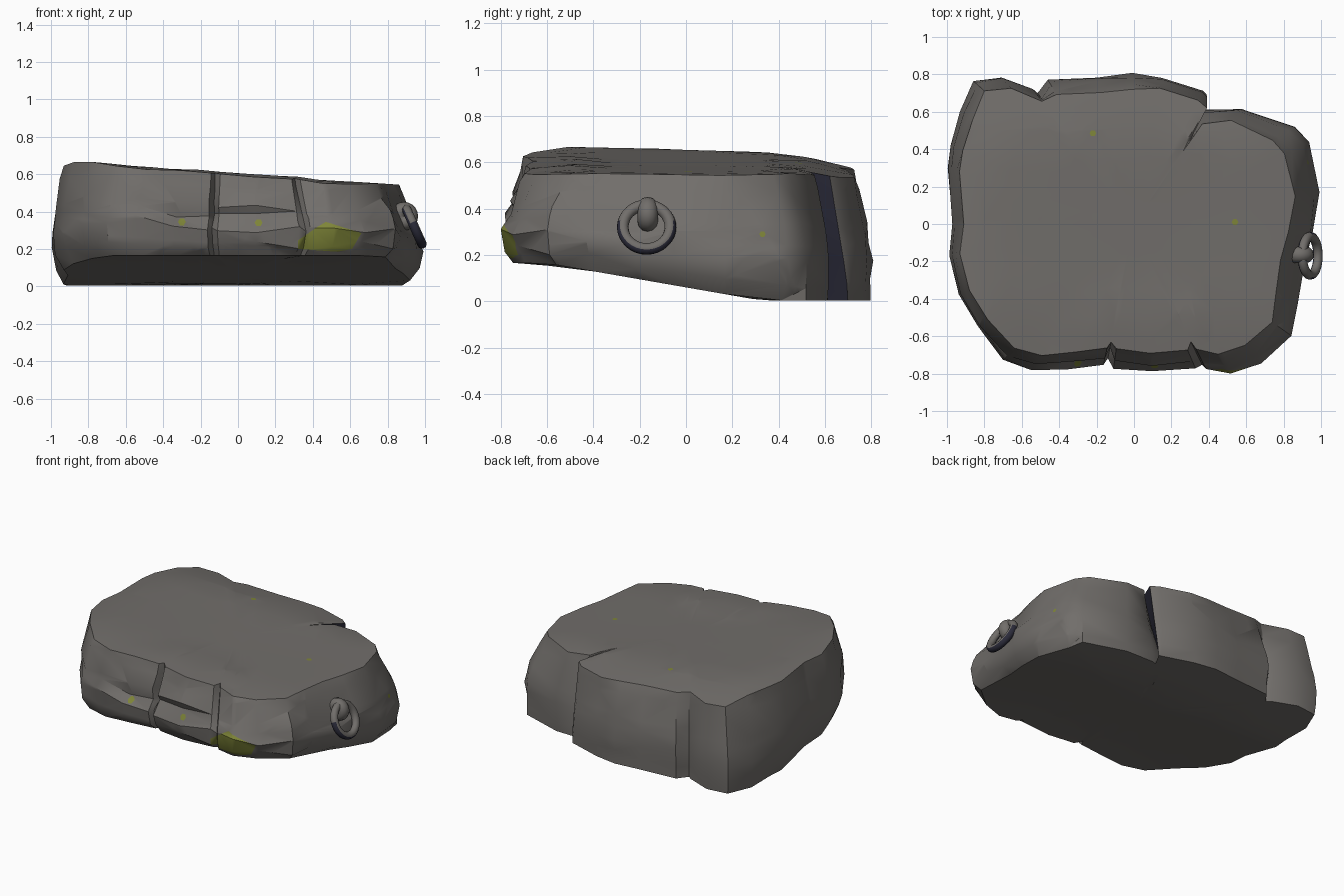
import bpy, bmesh, math, random
from mathutils import Vector

random.seed(7)
if "Cube" in bpy.data.objects:
    bpy.data.objects.remove(bpy.data.objects["Cube"])


def material(name, r, g, b):
    m = bpy.data.materials.new(name)
    m.use_nodes = True
    m.diffuse_color = (r, g, b, 1)
    m.node_tree.nodes["Principled BSDF"].inputs["Base Color"].default_value = (r, g, b, 1)
    return m


STONE = material("grey_stone", .165, .155, .145)
MOSS = material("green_moss", .21, .235, .04)
DARK = material("dark_crevice", .024, .024, .042)


def finish(bm, name, mats, angle=35):
    mesh = bpy.data.meshes.new(name)
    bm.to_mesh(mesh)
    bm.free()
    for m in mats:
        mesh.materials.append(m)
    ob = bpy.data.objects.new(name, mesh)
    bpy.context.collection.objects.link(ob)
    bpy.ops.object.select_all(action='DESELECT')
    ob.select_set(True)
    bpy.context.view_layer.objects.active = ob
    bpy.ops.object.shade_smooth_by_angle(angle=math.radians(angle))
    return ob


# Plan outline by side: rim inset, how early the inset starts (low = crack), points
SIDES = [
    (.09, 1, [(.58, .62)]),
    (.15, 1, [(.87, .525), (.94, .44)]),
    (.13, 1, [(.99, .17), (.955, -.05), (.91, -.22), (.875, -.43), (.845, -.6)]),
    (.13, .7, [(.68, -.745), (.52, -.805), (.39, -.785)]),
    (.14, .6, [(.365, -.755)]),
    (.11, .7, [(.33, -.775), (.1, -.8), (-.11, -.775)]),
    (.09, .35, [(-.14, -.72)]),
    (.1, .7, [(-.165, -.76), (-.35, -.775), (-.55, -.785), (-.71, -.735)]),
    (.07, 1, [(-.84, -.55), (-.945, -.38), (-1, -.17), (-.98, 0), (-1, .3), (-.98, .42)]),
    (.08, 1, [(-.93, .6), (-.86, .765), (-.71, .785), (-.54, .72)]),
    (.05, .4, [(-.515, .7)]),
    (.09, 1, [(-.46, .77), (-.2, .79), (-.01, .81)]),
    (.06, 1, [(.15, .785), (.37, .715)]),
    (.0, 1, [(.39, .62), (.29, .43), (.365, .535)]),
]
outline = [(Vector(p), rim, power) for rim, power, pts in SIDES for p in pts]
NOTCH = len(outline) - 3


def top_z(x, y):
    block = .01 if y < -.45 and abs(x) < .35 else 0
    ends = .1 * max(0, -y - .5) + .2 * max(0, y - .45) + .3 * max(0, abs(x) - .86)
    dish = .01 * max(0, 1 - (x * x + y * y) / .5)
    return .6 - .065 * x + block - ends - dish + .04 * min(0, x) * y


def bottom_z(y):
    return max(.004, min(.166, .06 - .174 * y))


# Slab: rings from underside to rim: (height share, bottom tuck, rim inset share)
LEVELS = [(0, .07, 0), (.14, .02, 0), (.34, 0, 0), (.48, 0, .1),
          (.6, 0, .25), (.86, 0, .7), (1, 0, 1)]
bm = bmesh.new()
rings = []
for k, (h, tuck, lip) in enumerate(LEVELS):
    ring = []
    for i, (p, rim, power) in enumerate(outline):
        inset = tuck * (.2 if p.y > .5 else 1) + rim * lip ** power
        front = p.y < -.7 and -.6 < p.x < .32
        if k == 3 and front:
            inset += .03                       # horizontal break in the front
        q = p - p.normalized() * inset
        jig = 0
        if i >= NOTCH:                         # the back cleft leans outward
            q.y += (.2 if i == NOTCH + 1 else .09) * (1 - h)
        elif 0 < k < 6:
            q -= p.normalized() * random.uniform(-.002, .014)
            jig = random.uniform(-.025, .025)
        if front and 1 < k < 5:
            jig += .22 * max(0, -.3 - p.x)     # the break climbs to the left
        lo, hi = bottom_z(q.y), top_z(q.x, q.y)
        ring.append(bm.verts.new((q.x, q.y, lo + (hi - lo) * h + jig)))
    rings.append(ring)
n = len(outline)
for a, b in zip(rings, rings[1:]):
    for i in range(n):
        j = (i + 1) % n
        f = bm.faces.new((a[j], a[i], b[i], b[j]))
        if i == NOTCH:
            f.material_index = 2


# Worn top with a shallow dish, and a plain underside
def cap(ring, scales, height, flip):
    for s in scales:
        inner = []
        for v in ring:
            x, y = v.co.x * s, v.co.y * s
            inner.append(bm.verts.new((x, y, height(x, y))))
        for i in range(n):
            j = (i + 1) % n
            f = (ring[j], ring[i], inner[i], inner[j])
            bm.faces.new(f[::-1] if flip else f)
        ring = inner
    bm.faces.new(ring if flip else ring[::-1])


cap(rings[-1], [.9, .8, .7, .5], top_z, False)
cap(rings[0], [.7, .5, .4], lambda x, y: bottom_z(y), True)
bmesh.ops.recalc_face_normals(bm, faces=bm.faces)
bmesh.ops.triangulate(bm, faces=bm.faces)


# Moss: cut a polygon into the outer faces turned toward a direction and colour it
def moss_patch(points, u, v, facing):
    axis = Vector(facing)
    bm.normal_update()
    mid = [sum(c) / len(points) for c in zip(*points)]
    faces = [f for f in bm.faces if f.normal.dot(axis) > .1
             and f.calc_center_median().dot(axis) > .4]
    for p, q in zip(points, points[1:] + points[:1]):
        at, no = Vector(), Vector()
        at[u], at[v] = p
        no[u], no[v] = q[1] - p[1], p[0] - q[0]
        centre = at.copy()
        centre[u], centre[v] = mid
        if (centre - at).dot(no) > 0:
            no.negate()
        geom = set(faces)
        for f in faces:
            geom.update(f.edges)
            geom.update(f.verts)
        cut = bmesh.ops.bisect_plane(bm, geom=list(geom), plane_co=at, plane_no=no, dist=1e-5)
        faces = [f for f in cut["geom"] if isinstance(f, bmesh.types.BMFace)
                 and (f.calc_center_median() - at).dot(no) < 0]
    for f in faces:
        f.material_index = 1


def spot(a, b, r=.021):
    return [(a + r * math.cos(t * math.tau / 6), b + r * math.sin(t * math.tau / 6)) for t in range(6)]


FRONT, RIGHT, TOP = (0, -1, 0), (1, 0, 0), (0, 0, 1)
moss_patch([(.32, .2), (.53, .185), (.61, .2), (.66, .285), (.47, .345), (.42, .315), (.32, .245)],
           0, 2, FRONT)
for a, b in ((-.3, .345), (.11, .34)):
    moss_patch(spot(a, b), 0, 2, FRONT)
for a, b in ((.54, .01), (-.22, .485)):
    moss_patch(spot(a, b, .018), 0, 1, TOP)
moss_patch(spot(.33, .29, .014), 1, 2, RIGHT)
finish(bm, "stone_slab", [STONE, MOSS, DARK])


# Ring handle and the eye that holds it
def torus(name, major, minor, loc, rot, mats, segs=32):
    bpy.ops.mesh.primitive_torus_add(major_radius=major, minor_radius=minor, major_segments=segs,
                                     minor_segments=12, location=loc, rotation=rot)
    ob = bpy.context.object
    ob.name = name
    for m in mats:
        ob.data.materials.append(m)
    bpy.ops.object.shade_smooth_by_angle(angle=math.radians(40))
    return ob


handle = torus("ring_handle", .103, .025, (.942, -.17, .32), (0, math.radians(66), 0), [STONE, DARK])
for f in handle.data.polygons:
    c = f.center
    outward = f.normal.dot(Vector((c.x, c.y, 0)).normalized())
    if f.normal.z < -.3 or (outward > .45 and c.x > -.03):   # back and lower outer edge
        f.material_index = 1
torus("ring_eye", .032, .044, (.887, -.165, .375), (math.radians(90), 0, 0), [STONE], 20)
